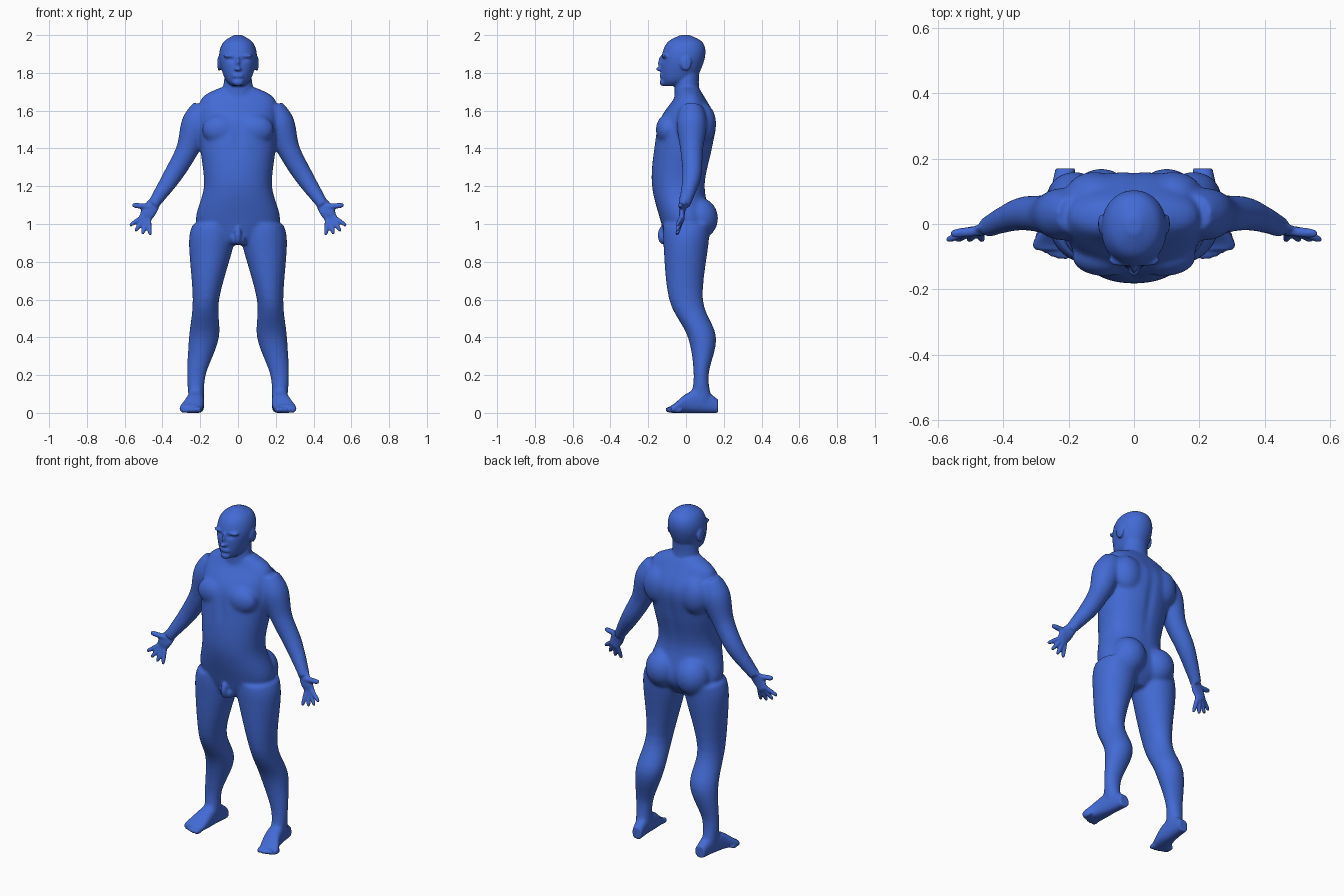
import bpy
import bmesh
from math import cos, sin, pi, exp, copysign, radians
from mathutils import Vector, Matrix

cube = bpy.data.objects.get("Cube")
if cube:
    bpy.data.objects.remove(cube, do_unlink=True)

bm = bmesh.new()
SIDES = 40
BOTH, MIDDLE = (-1, 1), (1,)
X, Y, Z = Vector((1, 0, 0)), Vector((0, 1, 0)), Vector((0, 0, 1))


def refine(rows, steps=5):
    """Pass a smooth spline through a few rows of values."""
    fine = []
    last = len(rows) - 1
    for i in range(last):
        before, start, end, after = (rows[min(max(k, 0), last)] for k in range(i - 1, i + 3))
        for step in range(steps):
            t = step / steps
            fine.append([b + t / 2 * (c - a + t * (2 * a - 5 * b + 4 * c - d
                                                   + t * (3 * (b - c) + d - a)))
                         for a, b, c, d in zip(before, start, end, after)])
    return fine + [list(rows[-1])]


def skin(rings, sides, power=2):
    """Join rings (centre, u, v) into a closed tube; a higher power is boxier."""
    for side in sides:
        loops = []
        for centre, u, v in rings:
            loop = []
            for i in range(SIDES):
                angle = 2 * pi * i / SIDES
                a, b = (copysign(abs(w) ** (2 / power), w) for w in (cos(angle), sin(angle)))
                point = centre + u * a + v * b
                loop.append(bm.verts.new((point.x * side, point.y, point.z)))
            loops.append(loop)
        for low, high in zip(loops, loops[1:]):
            for i in range(SIDES):
                j = (i + 1) % SIDES
                bm.faces.new((low[i], low[j], high[j], high[i]))
        bm.faces.new(loops[0][::-1])
        bm.faces.new(loops[-1])


def upright(rows, sides=MIDDLE, power=2):
    """Level sections: height, centre x, half width, front y, back y."""
    skin([(Vector((middle, (front + back) / 2, height)), X * width, Y * ((back - front) / 2))
          for height, middle, width, front, back in refine(rows)], sides, power)


def limb(rows, depth=1.0):
    """Tubes on both sides along a path of x, y, z and radius."""
    rows = refine(rows)
    path = [Vector(row[:3]) for row in rows]
    rings = []
    for i, point in enumerate(path):
        along = (path[min(i + 1, len(path) - 1)] - path[max(i - 1, 0)]).normalized()
        u = along.cross(Y).normalized()
        v = u.cross(along)
        radius = rows[i][3]
        rings.append((point, u * radius, v * radius * depth))
    skin(rings, BOTH)


def finger(base, tip, radius):
    """Tapered digit with a rounded tip."""
    limb([(*base.lerp(tip, t), radius * taper)
          for t, taper in ((0, 1.1), (0.8, 1), (1, 0.5))])


def blob(centre, size, sides=BOTH):
    """Ellipsoid muscle or feature."""
    for side in sides:
        place = Matrix.Translation((centre[0] * side, centre[1], centre[2]))
        bmesh.ops.create_uvsphere(bm, u_segments=24, v_segments=16, radius=1,
                                  matrix=place @ Matrix.Diagonal((*size, 1)))


# Torso
upright([(0.89, 0, 0.06, -0.1, 0.06), (1, 0, 0.22, -0.13, 0.13),
         (1.2, 0, 0.18, -0.18, 0.1), (1.4, 0, 0.2, -0.17, 0.14),
         (1.55, 0, 0.21, -0.14, 0.16), (1.67, 0, 0.19, -0.06, 0.1),
         (1.73, 0, 0.07, -0.04, 0.06)], power=2.2)

# Chest, shoulder blades and buttocks
blob((0.09, -0.1, 1.5), (0.1, 0.06, 0.08))
blob((0.12, 0.09, 1.53), (0.09, 0.07, 0.11))
blob((0.1, 0.07, 1.03), (0.1, 0.1, 0.11))

# Groin
blob((0, -0.12, 0.94), (0.02, 0.03, 0.05), MIDDLE)
blob((0.02, -0.1, 0.92), (0.02, 0.03, 0.03))

# Neck and head
upright([(1.62, 0, 0.11, -0.06, 0.1), (1.72, 0, 0.08, -0.06, 0.07),
         (1.8, 0, 0.07, -0.05, 0.07)])
upright([(1.73, 0, 0.03, -0.11, -0.04), (1.77, 0, 0.07, -0.13, 0.05),
         (1.88, 0, 0.1, -0.13, 0.1), (1.96, 0, 0.08, -0.1, 0.09),
         (2, 0, 0.02, -0.03, 0.02)], power=2.1)

# Nose, nostrils, brow, lips, chin and ears
blob((0, -0.13, 1.85), (0.01, 0.02, 0.04), MIDDLE)
blob((0, -0.14, 1.82), (0.02, 0.02, 0.01), MIDDLE)
blob((0.04, -0.11, 1.89), (0.04, 0.02, 0.01))
for height in (1.78, 1.79):
    blob((0, -0.13, height), (0.03, 0.01, 0.007), MIDDLE)
blob((0, -0.12, 1.75), (0.03, 0.02, 0.02), MIDDLE)
blob((0.1, 0, 1.85), (0.01, 0.03, 0.04))

# Legs
upright([(1, 0.13, 0.11, -0.12, 0.13), (0.9, 0.14, 0.12, -0.12, 0.12),
         (0.6, 0.17, 0.07, -0.09, 0.09), (0.4, 0.18, 0.08, 0.01, 0.16),
         (0.2, 0.22, 0.05, 0.04, 0.12), (0.06, 0.22, 0.04, 0.02, 0.14)], BOTH)

# Feet from heel to ball: y, centre x, half width, top height
foot = refine([(0.17, 0.21, 0.03, 0.07), (0.08, 0.22, 0.04, 0.13),
               (0, 0.23, 0.05, 0.1), (-0.06, 0.25, 0.06, 0.05),
               (-0.08, 0.25, 0.05, 0.04)])
skin([(Vector((middle, y, top / 2)), X * width, Z * (top / 2))
      for y, middle, width, top in foot], BOTH, power=2.5)

# Toes
for i in range(5):
    thick = 0.017 - 0.001 * i
    blob((0.21 + 0.02 * i, -0.08 + 0.002 * i * i, thick), (thick, 0.03, thick))

# Arms and palms
limb([(0.18, 0.03, 1.62, 0.06), (0.22, 0.03, 1.53, 0.08),
      (0.27, 0.03, 1.39, 0.06), (0.35, 0.03, 1.25, 0.05),
      (0.45, -0.01, 1.1, 0.03)])
limb([(0.43, 0, 1.13, 0.03), (0.47, -0.02, 1.07, 0.04),
      (0.5, -0.02, 1.02, 0.03)], depth=0.4)

# Fingers fanned out of the palm, and the thumb
palm = Vector((0.475, -0.02, 1.06))
for i in range(4):
    fan = radians(55 - 20 * i)
    reach = Vector((sin(fan), 0, -cos(fan)))
    finger(palm + reach * 0.03, palm + reach * 0.12 - Y * 0.03, 0.011)
finger(Vector((0.46, -0.02, 1.09)), Vector((0.56, -0.03, 1.1)), 0.014)

# Fuse the parts into one skin
bmesh.ops.recalc_face_normals(bm, faces=bm.faces)
parts = bpy.data.meshes.new("body_parts")
bm.to_mesh(parts)
bm.free()
body = bpy.data.objects.new("body", parts)
bpy.context.collection.objects.link(body)


def apply_modifiers():
    """Replace the body mesh by its modified form."""
    old = body.data
    graph = bpy.context.evaluated_depsgraph_get()
    body.data = bpy.data.meshes.new_from_object(body.evaluated_get(graph))
    body.modifiers.clear()
    bpy.data.meshes.remove(old)


fuse = body.modifiers.new("fuse", 'REMESH')
fuse.mode = 'VOXEL'
fuse.voxel_size = 0.0065
apply_modifiers()

# Hollow the eye sockets, spine and breastbone: centre, spread, push along y
hollows = [((0.034, -0.11, 1.87), (0.02, 0.04, 0.01), 0.01),
           ((0, 0.14, 1.4), (0.02, 0.07, 0.2), -0.01),
           ((0, -0.17, 1.46), (0.02, 0.05, 0.08), 0.01)]
soft_verts = []
for vert in body.data.vertices:
    x, y, z = abs(vert.co.x), vert.co.y, vert.co.z
    for centre, spread, push in hollows:
        far = sum(((p - c) / s) ** 2 for p, c, s in zip((x, y, z), centre, spread))
        vert.co.y += push * exp(-far)
    groin = x < 0.05 and y < 0 and 0.87 < z < 1
    if 0.1 < z < 1.71 and x < 0.42 and not groin:
        soft_verts.append(vert.index)
soft = body.vertex_groups.new(name="soft_areas")
soft.add(soft_verts, 1, 'REPLACE')

# Blend the joins strongly on the body, lightly on face, hands and feet
for name, group, steps in (("blend", soft.name, 28), ("polish", "", 3)):
    smooth = body.modifiers.new(name, 'SMOOTH')
    smooth.factor = 0.5
    smooth.iterations = steps
    smooth.vertex_group = group
apply_modifiers()
body.data.shade_smooth()

# Blue skin
blue = bpy.data.materials.new("blue")
blue.use_nodes = True
blue.diffuse_color = (0.055, 0.145, 0.66, 1)
blue.node_tree.nodes["Principled BSDF"].inputs["Base Color"].default_value = blue.diffuse_color
body.data.materials.append(blue)
